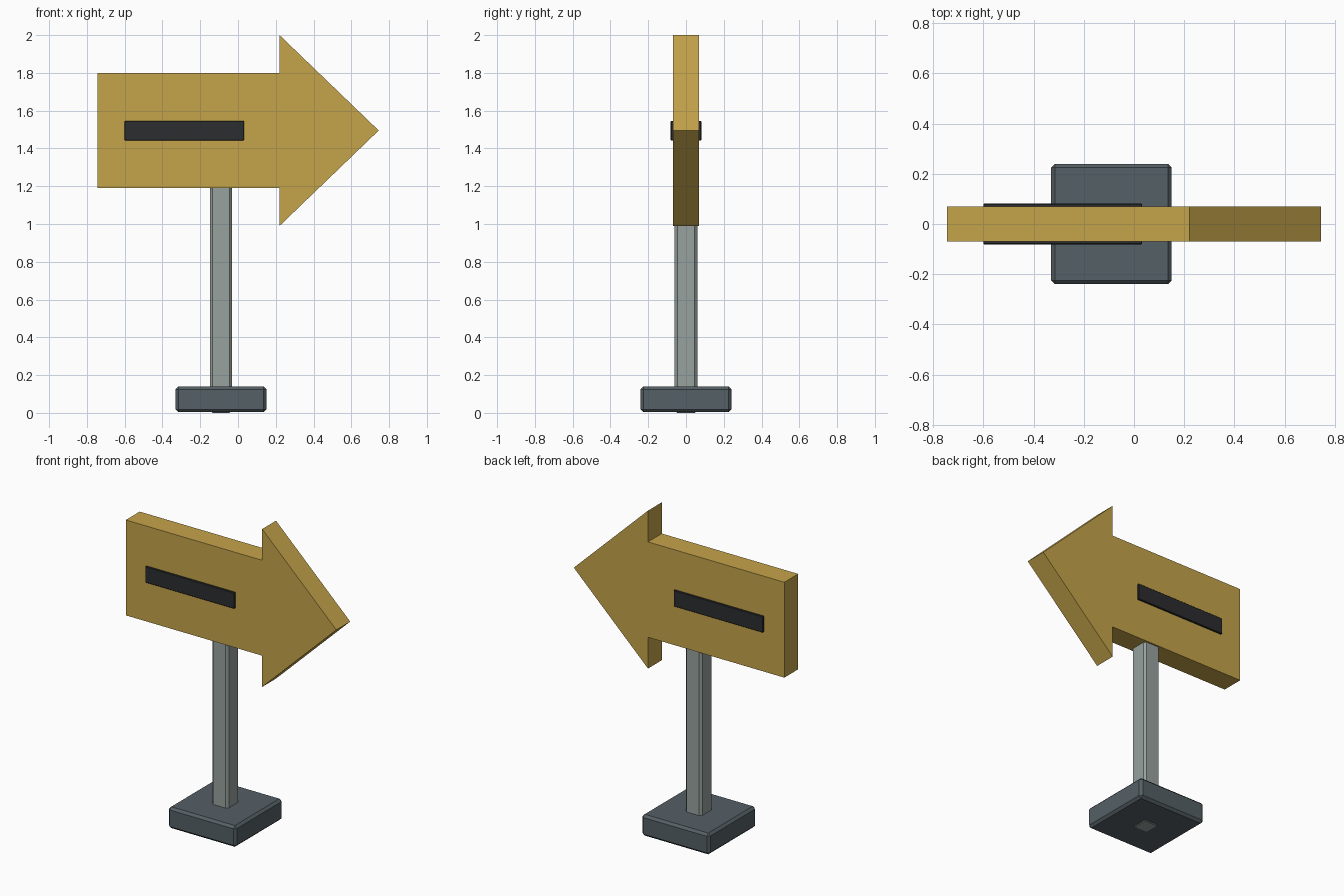
import bpy
import bmesh
from mathutils import Vector

if "Cube" in bpy.data.objects:
    bpy.data.objects.remove(bpy.data.objects["Cube"])


def material(name, color):
    m = bpy.data.materials.new(name)
    m.diffuse_color = (*color, 1)
    m.use_nodes = True
    m.node_tree.nodes["Principled BSDF"].inputs["Base Color"].default_value = m.diffuse_color
    return m


def add_object(name, bm, mat):
    bmesh.ops.recalc_face_normals(bm, faces=bm.faces)
    me = bpy.data.meshes.new(name)
    bm.to_mesh(me)
    bm.free()
    me.materials.append(mat)
    ob = bpy.data.objects.new(name, me)
    bpy.context.collection.objects.link(ob)
    return ob


def box(name, lo, hi, mat, chamfer=0):
    lo, hi = Vector(lo), Vector(hi)
    bm = bmesh.new()
    bmesh.ops.create_cube(bm, size=1)
    bmesh.ops.scale(bm, vec=hi - lo, verts=bm.verts)
    bmesh.ops.translate(bm, vec=(lo + hi) / 2, verts=bm.verts)
    ob = add_object(name, bm, mat)
    if chamfer:
        bev = ob.modifiers.new("chamfer", 'BEVEL')
        bev.width = chamfer
        bev.segments = 1
    return ob


gold = material("gold", (0.56, 0.37, 0.07))
slate = material("slate", (0.09, 0.115, 0.13))
steel = material("steel", (0.31, 0.36, 0.34))
black = material("black", (0.025, 0.026, 0.028))

# Foot block and post
box("base", (-0.33, -0.24, 0.004), (0.15, 0.24, 0.14), slate, 0.015)
box("post", (-0.148, -0.06, 0), (-0.032, 0.06, 1.25), steel, 0.014)

# Arrow board: outline extruded through its thickness
outline = [(-0.745, 1.19), (0.22, 1.19), (0.22, 0.99), (0.745, 1.495),
           (0.22, 2.0), (0.22, 1.80), (-0.745, 1.80)]
bm = bmesh.new()
face = bm.faces.new([bm.verts.new((x, -0.07, z)) for x, z in outline])
ext = bmesh.ops.extrude_face_region(bm, geom=[face], use_keep_orig=True)
bmesh.ops.translate(bm, vec=(0, 0.14, 0),
                    verts=[g for g in ext["geom"] if isinstance(g, bmesh.types.BMVert)])
add_object("arrow_board", bm, gold)

# Dark stripe on both faces of the board
stripe = box("stripe", (-0.6, -0.081, 1.442), (0.032, -0.06, 1.546), black, 0.003)
mirror = stripe.modifiers.new("mirror", 'MIRROR')
mirror.use_axis = (False, True, False)
